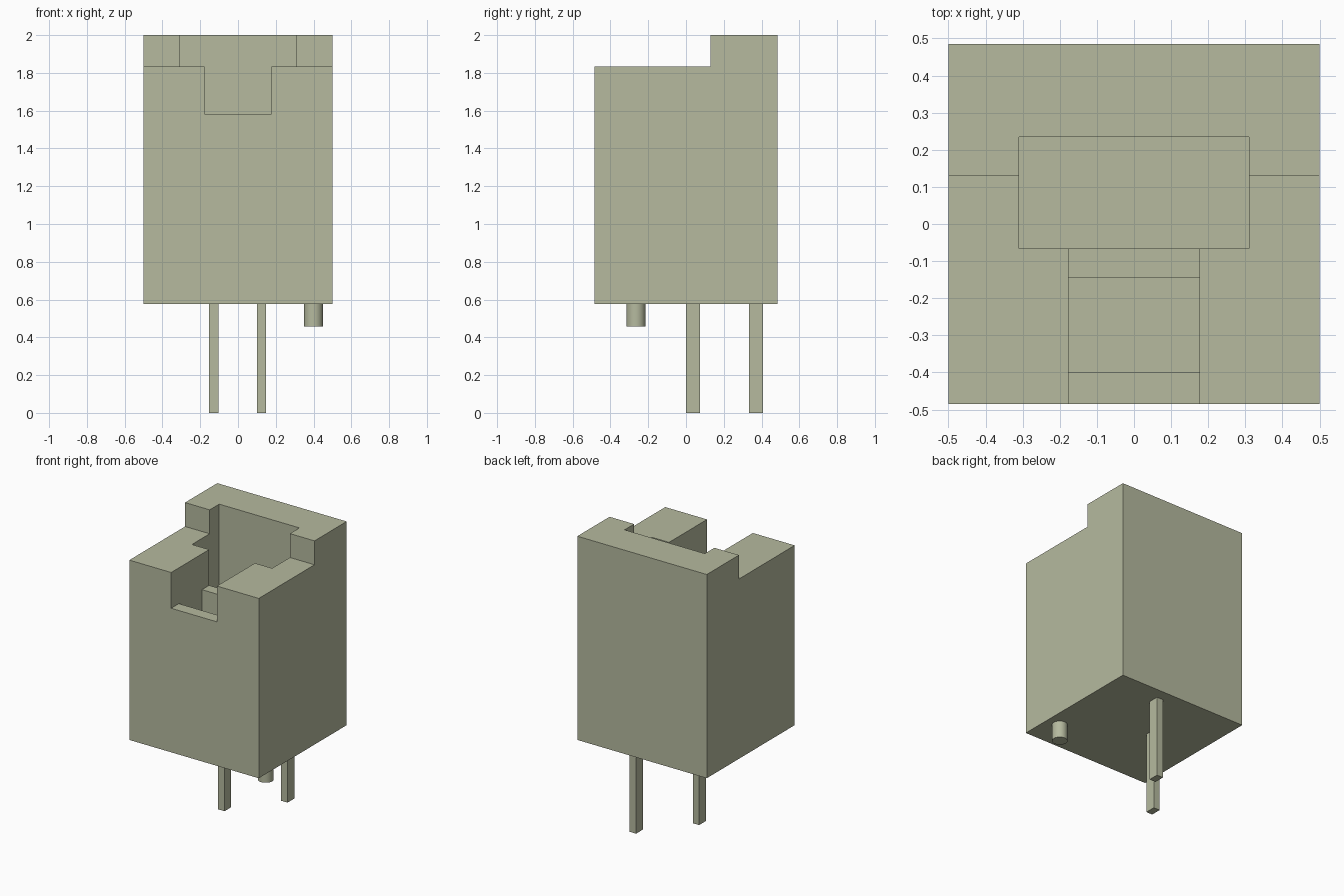
import bpy
import bmesh

if "Cube" in bpy.data.objects:
    bpy.data.objects.remove(bpy.data.objects["Cube"], do_unlink=True)

# One flat colour for everything
plastic = bpy.data.materials.new("pale olive grey")
plastic.use_nodes = True
colour = (0.465, 0.49, 0.345, 1)
plastic.diffuse_color = colour
plastic.node_tree.nodes["Principled BSDF"].inputs["Base Color"].default_value = colour


def prism(name, profile, x0, x1):
    """Extrude a (y, z) profile along x."""
    bm = bmesh.new()
    face = bm.faces.new([bm.verts.new((x0, y, z)) for y, z in profile])
    ext = bmesh.ops.extrude_face_region(bm, geom=[face])
    moved = [v for v in ext["geom"] if isinstance(v, bmesh.types.BMVert)]
    bmesh.ops.translate(bm, verts=moved, vec=(x1 - x0, 0, 0))
    bmesh.ops.recalc_face_normals(bm, faces=bm.faces)
    mesh = bpy.data.meshes.new(name)
    bm.to_mesh(mesh)
    bm.free()
    mesh.materials.append(plastic)
    obj = bpy.data.objects.new(name, mesh)
    bpy.context.collection.objects.link(obj)
    return obj


def box(name, x, y, z):
    return prism(name, [(y[0], z[0]), (y[1], z[0]), (y[1], z[1]), (y[0], z[1])], *x)


def carve(target, cutter):
    cutter.hide_render = True
    mod = target.modifiers.new(cutter.name, "BOOLEAN")
    mod.operation, mod.solver, mod.object = "DIFFERENCE", "EXACT", cutter
    bpy.context.view_layer.objects.active = target
    bpy.ops.object.modifier_apply(modifier=mod.name)
    bpy.data.objects.remove(cutter, do_unlink=True)


BASE, SHOULDER, TOP, SILL, FLOOR = 0.577, 1.833, 2.0, 1.583, 0.78
FRONT, BACK, STEP = -0.485, 0.485, 0.13

# Housing with a raised rear wall
housing = prism("housing", [(FRONT, BASE), (BACK, BASE), (BACK, TOP), (STEP, TOP),
                            (STEP, SHOULDER), (FRONT, SHOULDER)], -0.5, 0.5)

# Front notch with its pocket behind the sill
carve(housing, prism("notch_cutter", [(-0.6, 1.95), (-0.6, SILL), (-0.4, SILL), (-0.4, FLOOR),
                                      (-0.145, FLOOR), (-0.145, SILL), (0, SILL), (0, 1.95)],
                     -0.177, 0.177))

# Main socket
carve(housing, box("socket_cutter", (-0.31, 0.31), (-0.066, 0.235), (FLOOR, 2.2)))

# Contact pins
box("front_pin", (-0.153, -0.104), (0.0, 0.074), (0, BASE + 0.02))
box("rear_pin", (0.1, 0.149), (0.334, 0.408), (0, BASE + 0.02))

# Round locating peg
bpy.ops.mesh.primitive_cylinder_add(vertices=32, radius=0.05, depth=0.14,
                                    location=(0.4, -0.265, 0.528))
peg = bpy.context.object
peg.name = "locating_peg"
peg.data.materials.append(plastic)
bpy.ops.object.shade_smooth_by_angle()
